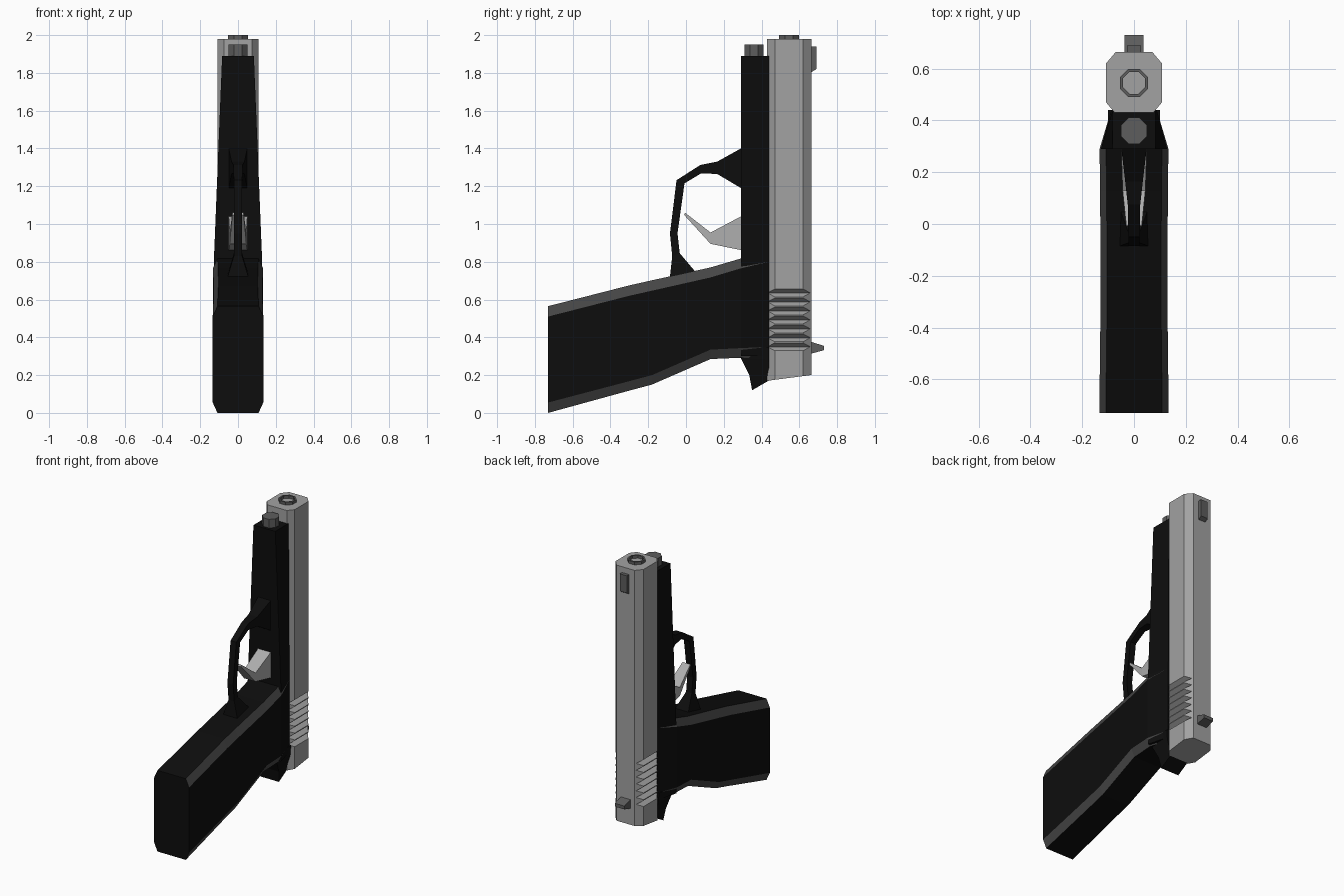
import bpy, bmesh, math

if "Cube" in bpy.data.objects:
    bpy.data.objects.remove(bpy.data.objects["Cube"])


def material(name, v):
    m = bpy.data.materials.new(name)
    m.diffuse_color = (v, v, v, 1)
    m.use_nodes = True
    m.node_tree.nodes["Principled BSDF"].inputs["Base Color"].default_value = m.diffuse_color
    return m


STEEL, LIGHT = material("steel", 0.36), material("light_steel", 0.42)
DARK, BLACK, EDGE = material("dark_steel", 0.11), material("black", 0.004), material("edge_grey", 0.06)


def loft(name, rings, *mats, accent=()):
    """Skin matching rings of points; accent = ring sides using the second material."""
    bm = bmesh.new()
    rows = [[bm.verts.new(p) for p in r] for r in rings]
    n = len(rows[0])
    for a, b in zip(rows, rows[1:]):
        for i in range(n):
            f = bm.faces.new((a[i], a[(i + 1) % n], b[(i + 1) % n], b[i]))
            f.material_index = 1 if i in accent else 0
    bm.faces.new(rows[0])
    bm.faces.new(rows[-1])
    bmesh.ops.recalc_face_normals(bm, faces=bm.faces)
    me = bpy.data.meshes.new(name)
    bm.to_mesh(me)
    bm.free()
    for m in mats:
        me.materials.append(m)
    ob = bpy.data.objects.new(name, me)
    bpy.context.collection.objects.link(ob)
    return ob


def strip(name, stations, mat):
    """Bar through stations of (y1, z1, y2, z2, half_width)."""
    return loft(name, [[(-w, a, b), (w, a, b), (w, c, d), (-w, c, d)]
                       for a, b, c, d, w in stations], mat)


def octagon(r, y, z):
    return [(r * math.cos(k * math.pi / 4 + math.pi / 8),
             y + r * math.sin(k * math.pi / 4 + math.pi / 8), z) for k in range(8)]


# Slide: chamfered bar with a sloping rear end
half = [(0.075, 0.43), (0.108, 0.47), (0.108, 0.62), (0.07, 0.665)]
outline = half + [(-x, y) for x, y in reversed(half)]
slide = loft("slide", [[(x, y, 0.17 + (y - 0.43) * 0.13) for x, y in outline],
                       [(x, y, 1.98) for x, y in outline]], STEEL)

# Grip serrations: V grooves cut in both sides of the slide
for side in (-1, 1):
    for k in range(7):
        z = 0.35 + k * 0.0475
        tri = [(0.076, z), (0.113, z - 0.024), (0.113, z + 0.024)]
        cutter = loft("groove_cutter", [[(side * x, y, h) for x, h in tri] for y in (0.40, 0.70)], STEEL)
        cutter.hide_render = True
        cutter.hide_viewport = False
        cutter.display_type = 'WIRE'
        mod = slide.modifiers.new("groove", 'BOOLEAN')
        mod.operation, mod.solver, mod.object = 'DIFFERENCE', 'EXACT', cutter
bpy.context.view_layer.objects.active = slide
slide.select_set(True)
for mod in list(slide.modifiers):
    bpy.ops.object.modifier_apply(modifier=mod.name)
for ob in [o for o in bpy.data.objects if o.name.startswith("groove_cutter")]:
    bpy.data.objects.remove(ob)

# Barrel mouth and the rod below it
loft("barrel", [octagon(r, 0.545, z) for r, z in
                ((0.058, 1.9), (0.058, 2.0), (0.046, 2.0), (0.046, 1.92))], DARK)
loft("guide_rod", [octagon(0.055, 0.36, z) for z in (1.85, 1.95)], DARK)

# Sights
strip("front_sight", [(0.65, 1.94, 0.69, 1.94, 0.027), (0.65, 1.795, 0.69, 1.82, 0.027)], DARK)
strip("rear_sight", [(0.65, 0.38, 0.65, 0.31, 0.037), (0.73, 0.355, 0.73, 0.332, 0.037)], DARK)

# Frame under the slide, wider towards the grip
loft("frame", [[(-w, 0.29, z), (w, 0.29, z), (v, 0.44, z), (-v, 0.44, z)]
               for z, w, v in ((1.89, 0.084, 0.082), (0.8, 0.128, 0.088), (0.3, 0.128, 0.088))], BLACK)

# Grip: chamfered sections of (y, bottom, lower edge, upper edge, top, half width)
sections = [(-0.73, 0.003, 0.055, 0.51, 0.565, 0.134), (-0.30, 0.118, 0.168, 0.62, 0.675, 0.129),
            (-0.18, 0.15, 0.20, 0.647, 0.702, 0.129), (0.13, 0.285, 0.335, 0.717, 0.77, 0.131),
            (0.29, 0.292, 0.343, 0.765, 0.817, 0.133), (0.44, 0.29, 0.35, 0.80, 0.84, 0.088)]
# keep the underside straight between the heel and the first bend
sections[0] = (-0.73, 0.0, 0.055, 0.51, 0.565, 0.134)
rings = []
for y, b, lo, hi, t, w in sections:
    right = [(w - 0.025, y, b), (w, y, lo), (w, y, hi), (w - 0.025, y, t)]
    rings.append(right + [(-x, q, z) for x, q, z in reversed(right)])
loft("grip", rings, BLACK, EDGE, accent=(0, 2, 4, 6))

# Tang behind the grip
strip("tang", [(0.44, 0.35, 0.28, 0.34, 0.10), (0.44, 0.28, 0.29, 0.29, 0.095),
               (0.44, 0.23, 0.335, 0.20, 0.08), (0.44, 0.172, 0.35, 0.12, 0.07)], BLACK)

# Trigger guard loop
strip("trigger_guard", [(0.30, 1.405, 0.30, 1.185, 0.05), (0.165, 1.33, 0.165, 1.265, 0.034),
                        (0.075, 1.312, 0.08, 1.268, 0.024), (-0.05, 1.232, -0.008, 1.215, 0.022),
                        (-0.085, 0.95, -0.045, 0.95, 0.022), (-0.073, 0.83, -0.033, 0.845, 0.022),
                        (-0.085, 0.72, 0.06, 0.735, 0.055)], BLACK)

# Trigger
strip("trigger", [(0.30, 1.045, 0.30, 0.86, 0.05), (0.13, 0.955, 0.13, 0.895, 0.044),
                  (-0.005, 1.06, -0.01, 1.048, 0.03)], LIGHT)
